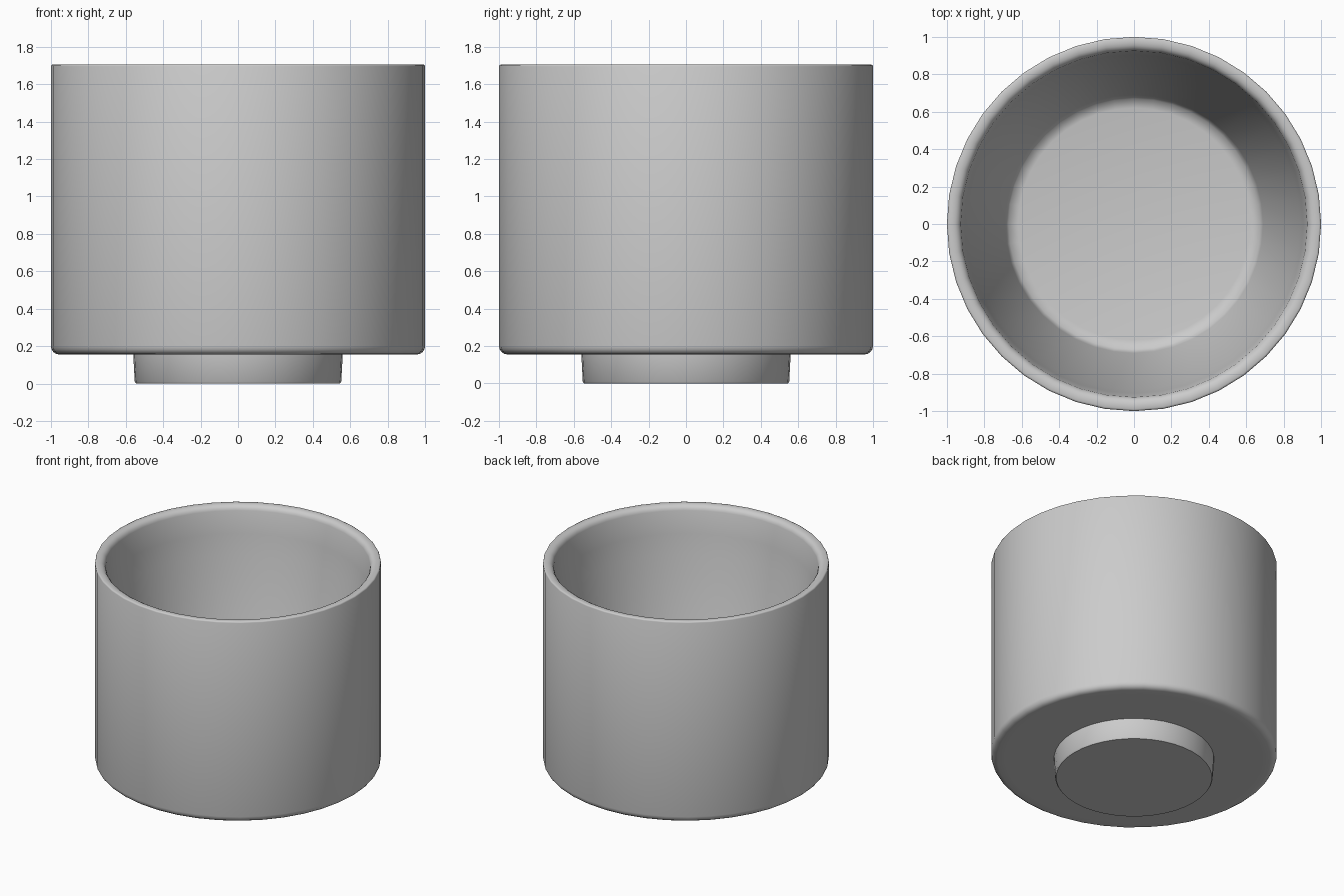
import bpy, bmesh, math

cube = bpy.data.objects.get("Cube")
if cube:
    bpy.data.objects.remove(cube, do_unlink=True)

SIDES = 40

grey = bpy.data.materials.new("plain_grey")
grey.use_nodes = True
colour = (0.6, 0.6, 0.6, 1)
grey.diffuse_color = colour
grey.node_tree.nodes["Principled BSDF"].inputs["Base Color"].default_value = colour


def arc(cx, cz, radius, start, end, steps):
    """Profile points along a rounded corner, angles in degrees."""
    angles = [math.radians(start + (end - start) * i / steps) for i in range(steps + 1)]
    return [(cx + radius * math.cos(a), cz + radius * math.sin(a)) for a in angles]


def lathe(name, profile, sharp_angle):
    """Spin a profile that starts and ends on the axis."""
    bm = bmesh.new()
    verts = [bm.verts.new((r, 0, z)) for r, z in profile]
    edges = [bm.edges.new(pair) for pair in zip(verts, verts[1:])]
    bmesh.ops.spin(bm, geom=verts + edges, cent=(0, 0, 0), axis=(0, 0, 1),
                   angle=math.tau, steps=SIDES, use_duplicate=False)
    bmesh.ops.remove_doubles(bm, verts=bm.verts[:], dist=0.0005)
    bmesh.ops.recalc_face_normals(bm, faces=bm.faces[:])
    mesh = bpy.data.meshes.new(name)
    bm.to_mesh(mesh)
    bm.free()
    mesh.materials.append(grey)
    obj = bpy.data.objects.new(name, mesh)
    bpy.context.collection.objects.link(obj)
    bpy.ops.object.select_all(action="DESELECT")
    obj.select_set(True)
    bpy.context.view_layer.objects.active = obj
    bpy.ops.object.shade_smooth_by_angle(angle=math.radians(sharp_angle))
    return obj


# Cup body: underside, rounded lower edge, wall, soft rim, tapering hollow
body = [(0, 0.155), (0.9, 0.155)]
body += arc(0.955, 0.2, 0.045, -90, 0, 4)
body += arc(0.99, 1.695, 0.01, 0, 90, 2)
body += arc(0.97, 1.66, 0.045, 90, 170, 4)
body += [(0.905, 1.5), (0.885, 1.35), (0.69, 0.31), (0.67, 0.26), (0.62, 0.25), (0, 0.25)]
lathe("cup_body", body, 60)

# Foot: short, slightly tapered disc under the body
foot = [(0, 0), (0.545, 0), (0.552, 0.01), (0.56, 0.16), (0, 0.16)]
lathe("foot", foot, 40)
